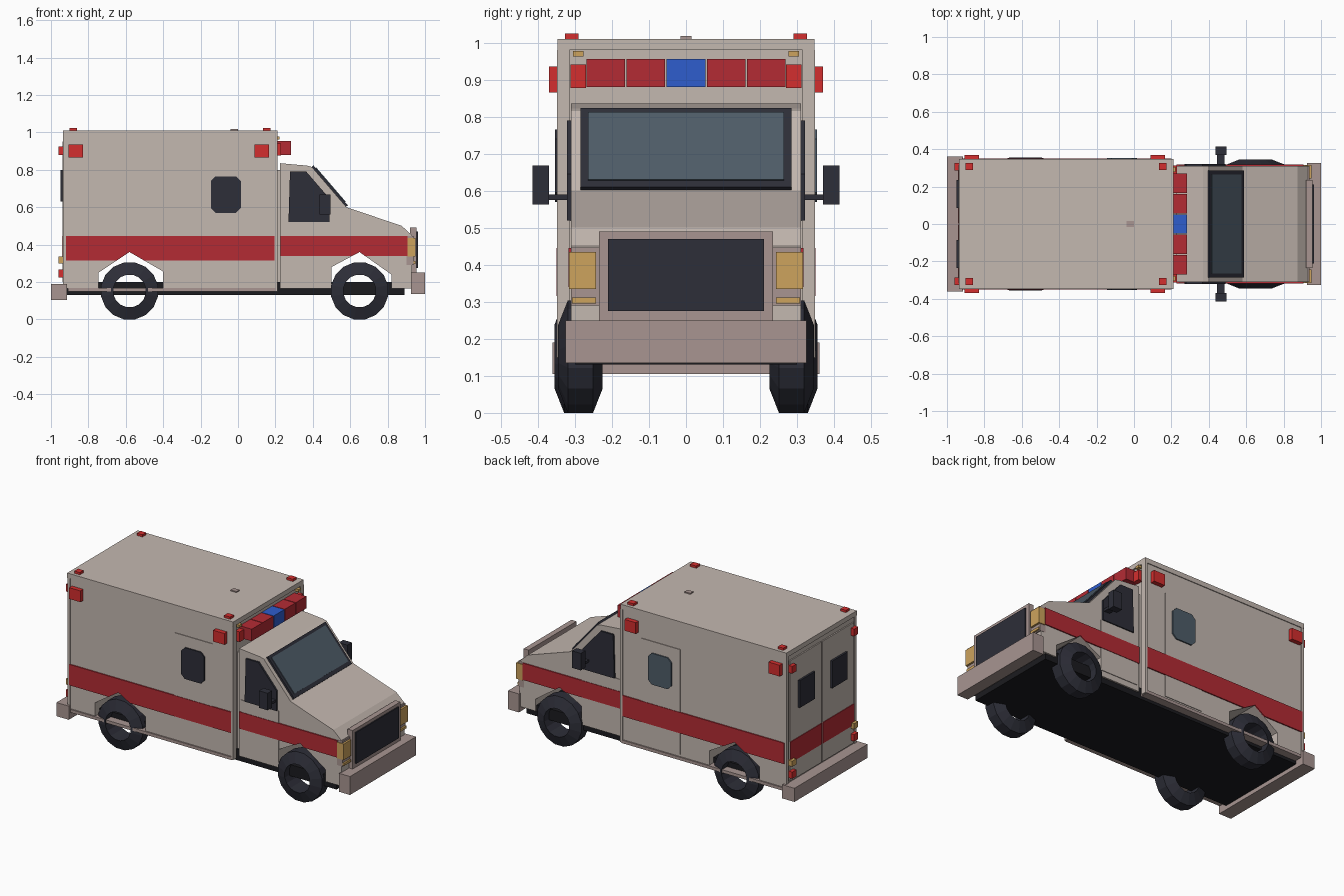
import bpy, bmesh, math

if "Cube" in bpy.data.objects:
    bpy.data.objects.remove(bpy.data.objects["Cube"])


def material(name, rgb):
    m = bpy.data.materials.new(name)
    lin = [((c / 255 + 0.055) / 1.055) ** 2.4 if c > 10 else c / 3294 for c in rgb]
    m.diffuse_color = (*lin, 1)
    m.use_nodes = True
    m.node_tree.nodes["Principled BSDF"].inputs["Base Color"].default_value = m.diffuse_color
    return m


BODY = material("warm white paint", (196, 184, 176))
TRIM = material("pinkish trim", (168, 149, 145))
STRIPE = material("stripe red", (180, 43, 52))
LAMP = material("lamp red", (212, 46, 46))
BLUE = material("lamp blue", (46, 93, 205))
AMBER = material("lamp amber", (205, 163, 93))
DARK = material("dark rubber", (45, 46, 56))
GLASS = material("blue grey glass", (78, 92, 104))
BLACK = material("underside black", (27, 27, 31))


def finish(name, bm, mat):
    bmesh.ops.recalc_face_normals(bm, faces=bm.faces)
    mesh = bpy.data.meshes.new(name)
    bm.to_mesh(mesh)
    bm.free()
    mesh.materials.append(mat)
    obj = bpy.data.objects.new(name, mesh)
    bpy.context.collection.objects.link(obj)
    return obj


def prism(name, profile, y0, y1, mat):
    """Extrude an x-z outline from y0 to y1."""
    bm = bmesh.new()
    a = [bm.verts.new((x, y0, z)) for x, z in profile]
    b = [bm.verts.new((x, y1, z)) for x, z in profile]
    bm.faces.new(a)
    bm.faces.new(b[::-1])
    for i in range(len(a)):
        j = (i + 1) % len(a)
        bm.faces.new((a[i], b[i], b[j], a[j]))
    return finish(name, bm, mat)


def box(name, x, y, z, mat):
    return prism(name, [(x[0], z[0]), (x[1], z[0]), (x[1], z[1]), (x[0], z[1])], y[0], y[1], mat)


def pair(make, name, shape, y, *rest):
    """Same part on both sides."""
    make("left_" + name, shape, *y_args(make, y[0], y[1]), *rest)
    make("right_" + name, shape, *y_args(make, -y[1], -y[0]), *rest)


def y_args(make, a, b):
    return (a, b) if make is prism else ((a, b),)


# Wheel arch outlines, front to back along the bottom edge
rear_arch = [(-0.745, 0.165), (-0.745, 0.25), (-0.58, 0.36), (-0.40, 0.256), (-0.40, 0.165)]
front_arch = [(0.50, 0.165), (0.50, 0.28), (0.65, 0.36), (0.82, 0.24), (0.82, 0.165)]

# Rear compartment with open arches, roof cap and front corner trim
prism("patient_box", [(-0.93, 0.165)] + rear_arch + [(0.20, 0.165), (0.20, 0.985), (-0.93, 0.985)],
      -0.342, 0.342, BODY)
box("roof_cap", (-0.935, 0.21), (-0.347, 0.347), (0.98, 1.01), BODY)
pair(box, "corner_trim", (0.195, 0.21), (0.315, 0.348), (0.15, 0.98), BODY)
pair(box, "rear_corner_trim", (-0.935, -0.915), (0.325, 0.346), (0.19, 0.98), BODY)

# Cab
cab = [(0.225, 0.165)] + front_arch + [(0.93, 0.165), (0.93, 0.45), (0.875, 0.50), (0.58, 0.60),
       (0.395, 0.815), (0.37, 0.822), (0.225, 0.835)]
prism("cab", cab, -0.31, 0.31, BODY)
box("cab_link", (0.19, 0.23), (-0.29, 0.29), (0.17, 0.80), BODY)

# Chassis, side rails and bumpers
box("chassis", (-0.92, 0.89), (-0.30, 0.30), (0.13, 0.20), BLACK)
pair(box, "side_rail", (-0.91, 0.20), (0.30, 0.35), (0.148, 0.167), TRIM)
box("rear_bumper", (-1.0, -0.915), (-0.36, 0.36), (0.105, 0.19), TRIM)
box("front_bumper", (0.925, 1.0), (-0.325, 0.325), (0.135, 0.25), TRIM)

# Side stripes, notched over the arches
pair(prism, "box_stripe", [(-0.92, 0.315), (-0.648, 0.315), (-0.58, 0.36), (-0.502, 0.315),
     (0.195, 0.315), (0.195, 0.445), (-0.92, 0.445)], (0.341, 0.349), STRIPE)
pair(prism, "cab_stripe", [(0.228, 0.34), (0.612, 0.34), (0.65, 0.36), (0.678, 0.34),
     (0.905, 0.34), (0.905, 0.445), (0.228, 0.445)], (0.309, 0.317), STRIPE)

# Side doors of the compartment with chamfered windows
pair(box, "side_door", (-0.20, 0.065), (0.341, 0.346), (0.18, 0.835), BODY)
c = 0.025
x0, x1, z0, z1 = -0.145, 0.015, 0.57, 0.765
window = [(x0 + c, z0), (x1 - c, z0), (x1, z0 + c), (x1, z1 - c),
          (x1 - c, z1), (x0 + c, z1), (x0, z1 - c), (x0, z0 + c)]
prism("right_side_window", window, -0.354, -0.345, DARK)
prism("left_side_window", window, 0.345, 0.354, GLASS)

# Cab doors and windows
pair(box, "cab_door", (0.24, 0.50), (0.309, 0.314), (0.20, 0.52), BODY)
pair(prism, "cab_window", [(0.27, 0.52), (0.49, 0.52), (0.49, 0.645), (0.365, 0.79), (0.278, 0.79)],
     (0.309, 0.321), DARK)

# Mirrors
pair(box, "mirror_arm", (0.445, 0.485), (0.31, 0.375), (0.575, 0.59), DARK)
pair(box, "mirror", (0.435, 0.495), (0.37, 0.415), (0.562, 0.668), DARK)


# Windscreen frame and glass, laid on the sloping cab front
def slope(t, h):
    return (0.395 + 0.185 * t + 0.75 * h, 0.815 - 0.215 * t + 0.66 * h)


for name, t0, t1, w, h, mat in (("windscreen_frame", 0, 0.99, 0.285, 0.012, DARK),
                                ("windscreen_glass", 0.06, 0.91, 0.265, 0.016, GLASS)):
    prism(name, [slope(t0, -0.005), slope(t1, -0.005), slope(t1, h), slope(t0, h)], -w, w, mat)

# Grille and headlights
box("grille_frame", (0.92, 0.955), (-0.235, 0.235), (0.25, 0.49), TRIM)
box("grille", (0.95, 0.962), (-0.21, 0.21), (0.275, 0.47), DARK)
pair(box, "headlight_housing", (0.90, 0.938), (0.235, 0.311), (0.29, 0.447), TRIM)
pair(box, "headlight", (0.905, 0.95), (0.243, 0.316), (0.335, 0.435), AMBER)
pair(box, "front_indicator", (0.92, 0.948), (0.243, 0.308), (0.296, 0.311), AMBER)

# Rear doors with windows and stripe
pair(box, "rear_door", (-0.938, -0.929), (0.004, 0.315), (0.20, 0.95), BODY)
pair(box, "rear_stripe", (-0.942, -0.937), (0.004, 0.315), (0.315, 0.445), STRIPE)
pair(box, "rear_window", (-0.95, -0.937), (0.085, 0.235), (0.63, 0.80), DARK)

# Rear lamps
for name, z, mat in (("rear_top_lamp", (0.88, 0.925), LAMP), ("rear_indicator", (0.30, 0.335), AMBER),
                     ("tail_lamp", (0.225, 0.267), LAMP)):
    pair(box, name, (-0.96, -0.93), (0.285, 0.325), z, mat)

# Side and roof marker lamps
for tag, x in (("rear", (-0.905, -0.828)), ("front", (0.088, 0.165))):
    pair(box, tag + "_side_lamp", x, (0.34, 0.37), (0.865, 0.935), LAMP)
for tag, x in (("rear", (-0.90, -0.862)), ("front", (0.133, 0.175))):
    pair(box, tag + "_roof_lamp", x, (0.29, 0.327), (1.005, 1.024), LAMP)
box("roof_vent", (-0.04, 0.0), (-0.015, 0.015), (1.005, 1.017), TRIM)

# Light bar on the front of the compartment
for i in range(5):
    y = (i - 2) * 0.1085
    box(f"light_bar_{i + 1}", (0.20, 0.283), (y - 0.052, y + 0.052), (0.88, 0.955),
        BLUE if i == 2 else STRIPE)
pair(box, "light_bar_end", (0.20, 0.23), (0.27, 0.312), (0.877, 0.94), LAMP)
pair(box, "front_marker", (0.20, 0.222), (0.277, 0.305), (0.962, 0.977), AMBER)


# Wheels: open rings with bevelled tyres
def wheel(name, cx, cy, side, sides=16):
    bm = bmesh.new()
    section = [(0.088, -0.06), (0.155, -0.034), (0.155, 0.034), (0.088, 0.06)]
    rings = []
    for i in range(sides):
        a = 2 * math.pi * (i + 0.5) / sides
        rings.append([bm.verts.new((cx + r * math.cos(a), side * (cy + w), 0.155 + r * math.sin(a)))
                      for r, w in section])
    for i in range(sides):
        p, q = rings[i], rings[(i + 1) % sides]
        for k in range(4):
            m = (k + 1) % 4
            bm.faces.new((p[k], p[m], q[m], q[k]))
    obj = finish(name, bm, DARK)
    low = min(v.co.z for v in obj.data.vertices)
    for v in obj.data.vertices:
        v.co.z -= low


for side, s in (("left", 1), ("right", -1)):
    wheel(side + "_rear_wheel", -0.58, 0.295, s)
    wheel(side + "_front_wheel", 0.65, 0.285, s)
